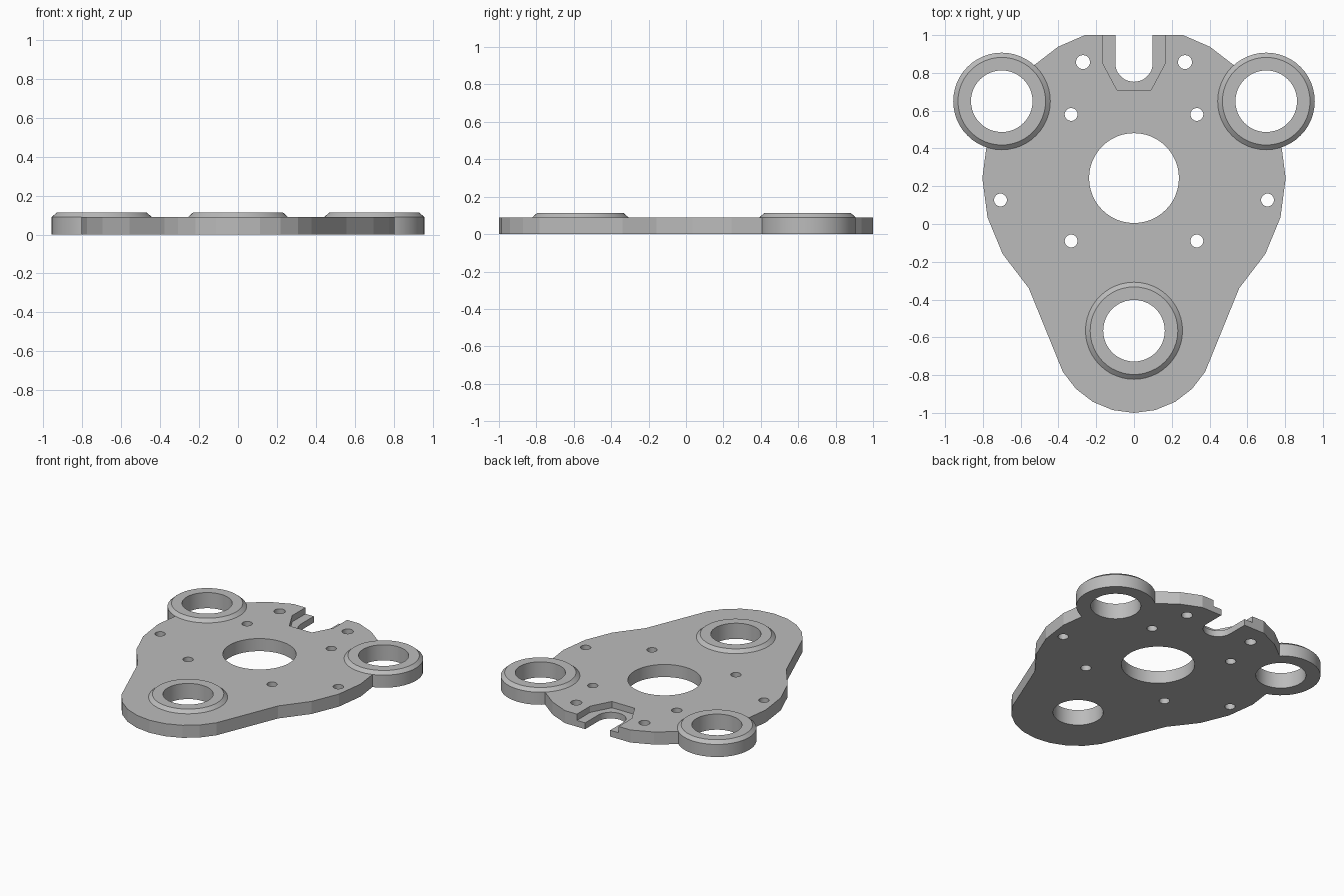
import bpy
import bmesh
from math import sin, cos, radians

if "Cube" in bpy.data.objects:
    bpy.data.objects.remove(bpy.data.objects["Cube"])

THICK, TOP = 0.09, 0.112
HUB = (0, 0.243)
BOSSES = {"front_boss": (0, -0.565), "left_boss": (0.7, 0.65), "right_boss": (-0.7, 0.65)}

grey = bpy.data.materials.new("plain_grey")
grey.use_nodes = True
grey.diffuse_color = (0.5, 0.5, 0.5, 1)
grey.node_tree.nodes["Principled BSDF"].inputs["Base Color"].default_value = grey.diffuse_color


def arc(centre, r, start, end, steps):
    """Points along an arc, both ends included."""
    angles = [radians(start + (end - start) * i / steps) for i in range(steps + 1)]
    return [(centre[0] + r * cos(a), centre[1] + r * sin(a)) for a in angles]


def circle(centre, r, sides=48):
    return arc(centre, r, 0, 360, sides)[:-1]


def mirrored(half):
    """Close a right-hand outline with its mirror image."""
    return half + [(-x, y) for x, y in reversed(half) if x > 0.001]


def loft(name, levels):
    """Solid through a stack of (outline, height) levels."""
    bm = bmesh.new()
    rings = [[bm.verts.new((x, y, z)) for x, y in pts] for pts, z in levels]
    for low, high in zip(rings, rings[1:]):
        for i in range(len(low)):
            j = (i + 1) % len(low)
            bm.faces.new((low[i], low[j], high[j], high[i]))
    bm.faces.new(rings[0])
    bm.faces.new(rings[-1])
    bmesh.ops.recalc_face_normals(bm, faces=bm.faces)
    mesh = bpy.data.meshes.new(name)
    bm.to_mesh(mesh)
    bm.free()
    mesh.materials.append(grey)
    obj = bpy.data.objects.new(name, mesh)
    bpy.context.collection.objects.link(obj)
    return obj


def combine(body, tool, operation):
    """Apply a boolean and discard the tool."""
    mod = body.modifiers.new("join", "BOOLEAN")
    mod.object, mod.operation, mod.solver = tool, operation, "EXACT"
    bpy.context.view_layer.update()
    result = bpy.data.meshes.new_from_object(body.evaluated_get(bpy.context.evaluated_depsgraph_get()))
    body.modifiers.clear()
    body.data = result
    bpy.data.objects.remove(tool)


def cut(name, outline, bottom=-0.1):
    combine(plate, loft(name, [(outline, bottom), (outline, 0.3)]), "DIFFERENCE")


# Plate: faceted disc flowing into a rounded nose, with a flat back edge
half = arc((0, -0.565), 0.435, -90, -30, 4)
half += [(0.557, -0.34)] + arc(HUB, 0.803, -30, 60, 6) + [(0.26, 1.0)]
outline = mirrored(half)
plate = loft("mounting_plate", [(outline, 0), (outline, THICK)])

# Chamfered bosses
for name, centre in BOSSES.items():
    wide, narrow = circle(centre, 0.257), circle(centre, 0.232)
    combine(plate, loft(name, [(wide, 0), (wide, THICK), (narrow, TOP)]), "UNION")

# Boss bores and central opening
for centre in BOSSES.values():
    cut("boss_bore", circle(centre, 0.163))
cut("centre_bore", circle(HUB, 0.238))

# Screw holes in mirrored pairs
for x, y, r in [(0.27, 0.857, 0.037), (0.333, 0.58, 0.034), (0.333, -0.09, 0.034), (0.707, 0.127, 0.034)]:
    for side in (1, -1):
        cut("screw_hole", circle((side * x, y), r, 32))

# Back slot with its shallow angled recess
cut("slot_recess", mirrored([(0.09, 0.71), (0.165, 0.85), (0.165, 1.2)]), THICK / 2)
cut("cable_slot", mirrored(arc((0, 0.852), 0.099, -90, 0, 12) + [(0.099, 1.2)]))

# Smooth round walls, crisp facets and chamfers
plate.data.shade_smooth()
plate.data.set_sharp_from_angle(angle=radians(12))
